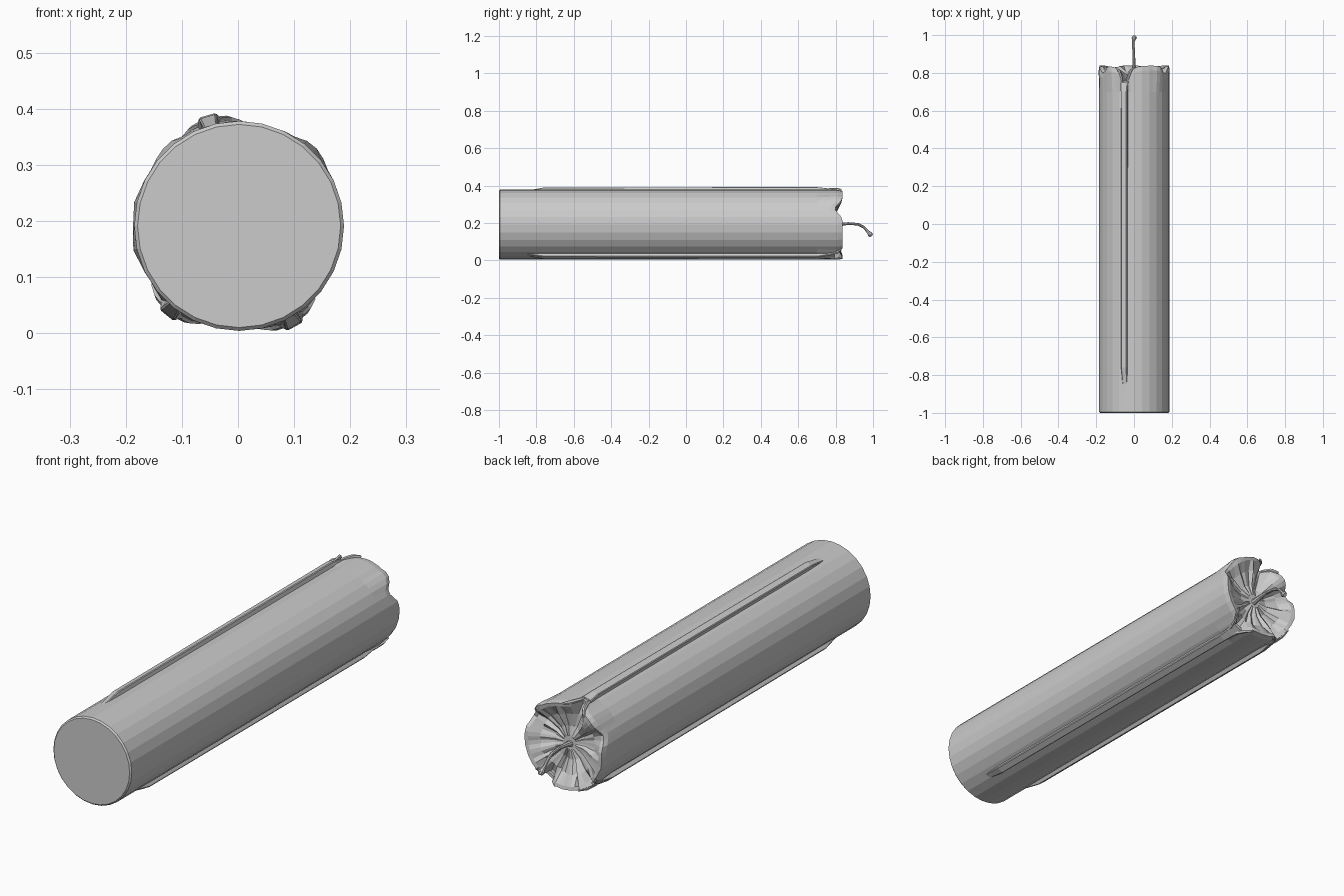
import bpy, bmesh, math, random
from mathutils import Vector

if "Cube" in bpy.data.objects:
    bpy.data.objects.remove(bpy.data.objects["Cube"])

random.seed(4)
CX, CZ, R = 0.002, 0.191, 0.187
SIDES = 28
N = SIDES * 2
DRIPS = [math.radians(a) for a in (106, 231, 299)]

wax = bpy.data.materials.new("grey wax")
wax.diffuse_color = (0.6, 0.6, 0.6, 1)
wax.use_nodes = True
wax.node_tree.nodes["Principled BSDF"].inputs["Base Color"].default_value = wax.diffuse_color


def polar(a, r, y):
    return Vector((CX + r * math.cos(a), y, CZ + r * math.sin(a)))


def bump(a, centre, width):
    d = (a - math.radians(centre) + math.pi) % (2 * math.pi) - math.pi
    return math.exp(-(d / width) ** 2)


def finish(bm, name):
    bmesh.ops.recalc_face_normals(bm, faces=bm.faces)
    me = bpy.data.meshes.new(name)
    bm.to_mesh(me)
    bm.free()
    me.materials.append(wax)
    ob = bpy.data.objects.new(name, me)
    bpy.context.collection.objects.link(ob)
    return ob


def loft(rings, name, cap_end=True):
    bm = bmesh.new()
    loops = [[bm.verts.new(p) for p in ring] for ring in rings]
    for a, b in zip(loops, loops[1:]):
        for i in range(len(a)):
            j = (i + 1) % len(a)
            bm.faces.new((a[i], a[j], b[j], b[i]))
    bm.faces.new(loops[0])
    if cap_end:
        bm.faces.new(loops[-1])
    return finish(bm, name)


# Melted rim: lobes separated by notches where the wax ran over
def rim_y(a):
    y = 0.838
    for c, depth, w in ((106, 0.07, 0.10), (106, 0.03, 0.3), (231, 0.05, 0.13),
                        (299, 0.06, 0.16), (28, 0.042, 0.2), (155, 0.04, 0.2)):
        y -= depth * bump(a, c, w)
    return y


def flare(a):
    return sum(h * bump(a, c, 0.16) for c, h in
               ((46, 0.012), (132, 0.010), (168, 0.006), (192, 0.008), (106, 0.010),
                (231, 0.012), (299, 0.012)))


# Candle body with a faceted side, small front bevel and a pleated bowl
angles = [2 * math.pi * i / N + math.pi / 2 for i in range(N)]
side = [R * (math.cos(math.pi / SIDES) if i % 2 else 1) for i in range(N)]
pleat = [random.uniform(-0.014, 0.014) for _ in range(N)]
rings = [[polar(a, r - 0.006, -1.0) for a, r in zip(angles, side)],
         [polar(a, r, -0.994) for a, r in zip(angles, side)],
         [polar(a, r, 0.70) for a, r in zip(angles, side)],
         [polar(a, r + flare(a) * 0.8, rim_y(a) - 0.025) for a, r in zip(angles, side)],
         [polar(a, r - 0.004 + flare(a) * 0.7, rim_y(a)) for a, r in zip(angles, side)],
         [polar(a, r - 0.018, rim_y(a) - 0.003) for a, r in zip(angles, side)]]
for f, blend, base in ((0.68, 0.45, 0.785), (0.38, 0.15, 0.78), (0.16, 0.0, 0.79)):
    rings.append([polar(a, R * f, base + (rim_y(a) - base) * blend + p * min(1, f * 1.5))
                  for a, p in zip(angles, pleat)])
loft(rings, "candle_body")

# Long wax runs along the side, tapered at the front and spilling from the rim
for k, a in enumerate(DRIPS):
    out = Vector((math.cos(a), 0, math.sin(a)))
    tan = Vector((-math.sin(a), 0, math.cos(a)))
    sections = []
    for y, w, h in ((-0.85, 0.012, 0.186), (-0.76, 0.016, 0.203), (0.70, 0.017, 0.205),
                    (0.75, 0.021, 0.198), (0.795, 0.030, 0.190)):
        c = Vector((CX, y, CZ))
        sections.append([c + out * 0.178 - tan * w, c + out * (h - 0.003) - tan * w,
                         c + out * h - tan * w * 0.8, c + out * h + tan * w * 0.8,
                         c + out * (h - 0.003) + tan * w, c + out * 0.178 + tan * w])
    if k == 0:
        # The top run forks open below its deep notch
        sections = sections[:-1]
    loft(sections, "wax_drip_%d" % (k + 1))

# Folded lips on both sides of every run
for k, a in enumerate(DRIPS):
    for s in (-1, 1):
        lip = []
        for y, da, r, t in ((0.71, 0.05, 0.188, 0.004), (0.77, 0.09, 0.191, 0.008),
                            (0.81, 0.17, 0.189, 0.009), (0.832, 0.28, 0.184, 0.006)):
            c = polar(a + s * da, r, y)
            out = Vector((math.cos(a), 0, math.sin(a)))
            tan = Vector((-math.sin(a), 0, math.cos(a)))
            lip.append([c + t * (out * math.cos(q) + tan * math.sin(q))
                        for q in (i * math.pi / 3 for i in range(6))])
        loft(lip, "rim_lip_%d_%s" % (k + 1, "a" if s < 0 else "b"))

# Bent wick with a burnt bead at its tip
path = [(0.0, 0.775, 0.185, 0.014), (0.0, 0.825, 0.193, 0.010), (0.0, 0.87, 0.197, 0.007),
        (-0.002, 0.92, 0.193, 0.007), (-0.004, 0.95, 0.178, 0.007), (-0.003, 0.968, 0.158, 0.007),
        (0.0, 0.978, 0.147, 0.010), (0.001, 0.986, 0.138, 0.014), (0.001, 0.992, 0.130, 0.009)]
pts = [Vector(p[:3]) for p in path]
tube = []
for i, p in enumerate(pts):
    d = (pts[min(i + 1, len(pts) - 1)] - pts[max(i - 1, 0)]).normalized()
    u = Vector((1, 0, 0))
    v = d.cross(u).normalized()
    tube.append([p + path[i][3] * (u * math.cos(q) + v * math.sin(q))
                 for q in (j * math.pi / 4 for j in range(8))])
loft(tube, "wick")
